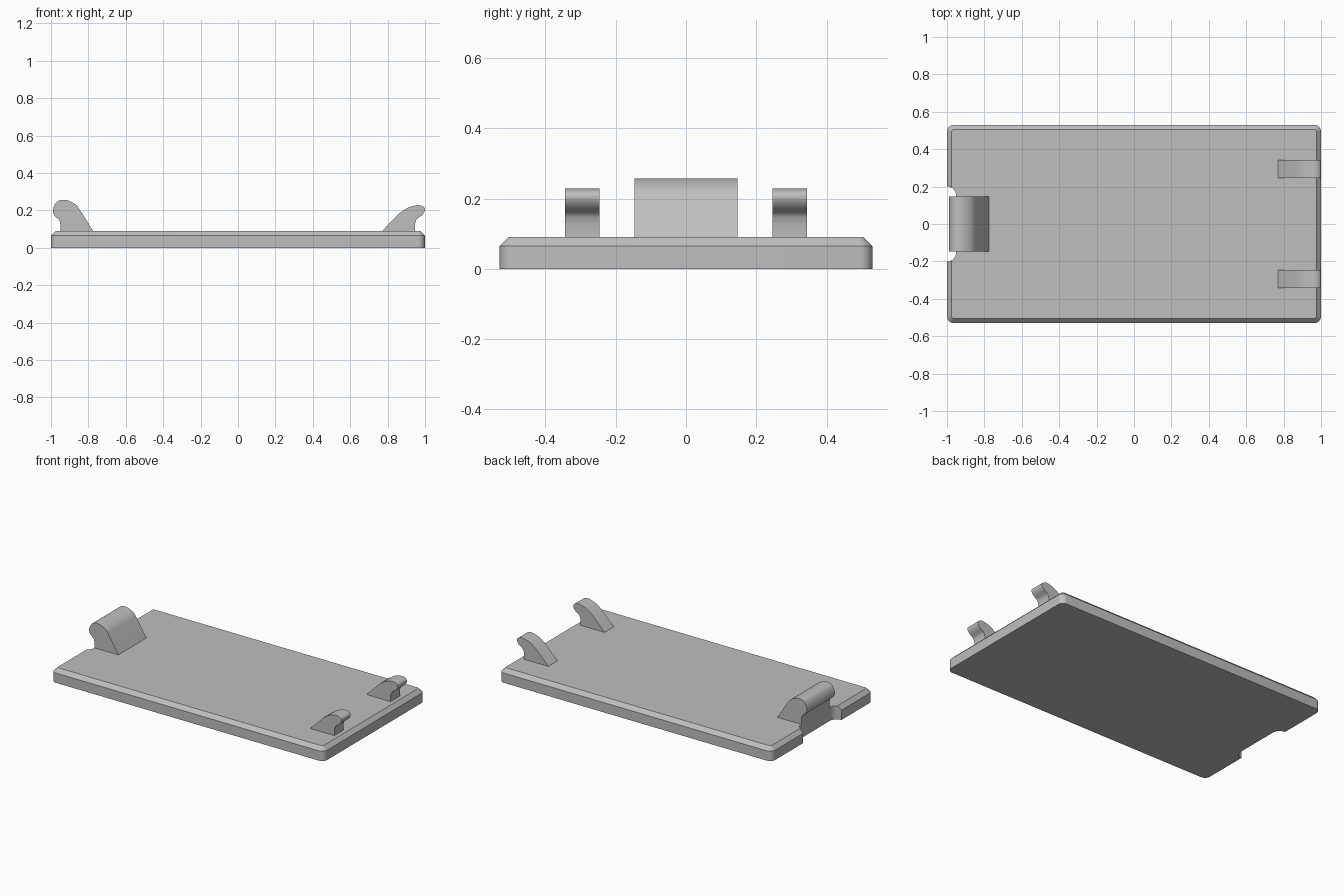
import bpy
import bmesh
from math import cos, sin, pi, radians
from mathutils import Vector

cube = bpy.data.objects.get("Cube")
if cube:
    bpy.data.objects.remove(cube, do_unlink=True)

GREY = 0.52
grey = bpy.data.materials.new("plain grey")
grey.use_nodes = True
grey.diffuse_color = (GREY, GREY, GREY, 1)
shader = next(n for n in grey.node_tree.nodes if n.type == "BSDF_PRINCIPLED")
shader.inputs["Base Color"].default_value = grey.diffuse_color
shader.inputs["Roughness"].default_value = 0.6


def loft(name, rings):
    """Solid skinned through rings of matching points, capped at both ends."""
    bm = bmesh.new()
    loops = [[bm.verts.new(p) for p in ring] for ring in rings]
    n = len(loops[0])
    for a, b in zip(loops, loops[1:]):
        for i in range(n):
            j = (i + 1) % n
            bm.faces.new((a[i], a[j], b[j], b[i]))
    bm.faces.new(loops[0])
    bm.faces.new(loops[-1])
    bmesh.ops.recalc_face_normals(bm, faces=bm.faces)
    mesh = bpy.data.meshes.new(name)
    bm.to_mesh(mesh)
    bm.free()
    mesh.materials.append(grey)
    obj = bpy.data.objects.new(name, mesh)
    bpy.context.collection.objects.link(obj)
    return obj


def activate(obj):
    bpy.ops.object.select_all(action="DESELECT")
    obj.select_set(True)
    bpy.context.view_layer.objects.active = obj


def smooth(obj):
    activate(obj)
    bpy.ops.object.shade_smooth_by_angle(angle=radians(30))


def arc(cx, cy, r, start, end, steps=8):
    angles = [start + (end - start) * i / steps for i in range(steps + 1)]
    return [(cx + r * cos(a), cy + r * sin(a)) for a in angles]


def spline(points, steps=5):
    """Catmull-Rom curve through the points."""
    p = [Vector(q) for q in points]
    p = [2 * p[0] - p[1]] + p + [2 * p[-1] - p[-2]]
    out = []
    for a, b, c, d in zip(p, p[1:], p[2:], p[3:]):
        for i in range(steps):
            t = i / steps
            out.append((2 * b + (c - a) * t + (2 * a - 5 * b + 4 * c - d) * t ** 2
                        + (3 * b - a - 3 * c + d) * t ** 3) / 2)
    return out + [p[-2]]


# Base plate with rounded corners and a chamfered top edge
CORNER, CHAMFER, TOP = 0.037, 0.025, 0.09


def plate_ring(radius, z):
    ring = []
    for k, (sx, sy) in enumerate(((1, 1), (-1, 1), (-1, -1), (1, -1))):
        ring += arc(sx * (1 - CORNER), sy * (0.53 - CORNER), radius,
                    k * pi / 2, (k + 1) * pi / 2)
    return [(x, y, z) for x, y in ring]


plate = loft("base_plate", [plate_ring(CORNER, 0), plate_ring(CORNER, TOP - CHAMFER),
                            plate_ring(CORNER - CHAMFER, TOP)])

# Shallow edge notch behind the wide hook, with curved ends
outline = [(-1.1, -0.2)] + arc(-1, -0.15, 0.05, -pi / 2, 0)
outline += arc(-1, 0.15, 0.05, 0, pi / 2) + [(-1.1, 0.2)]
cutter = loft("notch_cutter", [[(x, y, z) for x, y in outline] for z in (-0.1, 0.2)])
cutter.hide_render = True
cut = plate.modifiers.new("notch", "BOOLEAN")
cut.operation = "DIFFERENCE"
cut.solver = "EXACT"
cut.object = cutter
activate(plate)
bpy.ops.object.modifier_apply(modifier=cut.name)
bpy.data.objects.remove(cutter, do_unlink=True)
smooth(plate)


# Hooks: a side profile extruded across the plate
def hook(name, foot, curve, heel, y, width):
    profile = [Vector(foot)] + spline(curve) + [Vector(heel)]
    smooth(loft(name, [[(p.x, y + s * width / 2, p.y) for p in profile] for s in (-1, 1)]))


hook("wide_hook", (-0.775, TOP),
     [(-0.835, 0.188), (-0.868, 0.232), (-0.92, 0.256), (-0.967, 0.247),
      (-0.99, 0.202), (-0.979, 0.17), (-0.957, 0.15), (-0.95, 0.125)],
     (-0.95, TOP), 0, 0.294)

for side, y in (("front", -0.295), ("back", 0.295)):
    hook(side + "_small_hook", (0.77, TOP),
         [(0.866, 0.187), (0.91, 0.215), (0.963, 0.228), (0.993, 0.218),
          (0.999, 0.199), (0.985, 0.176), (0.957, 0.155), (0.947, 0.13)],
         (0.947, TOP), y, 0.097)
